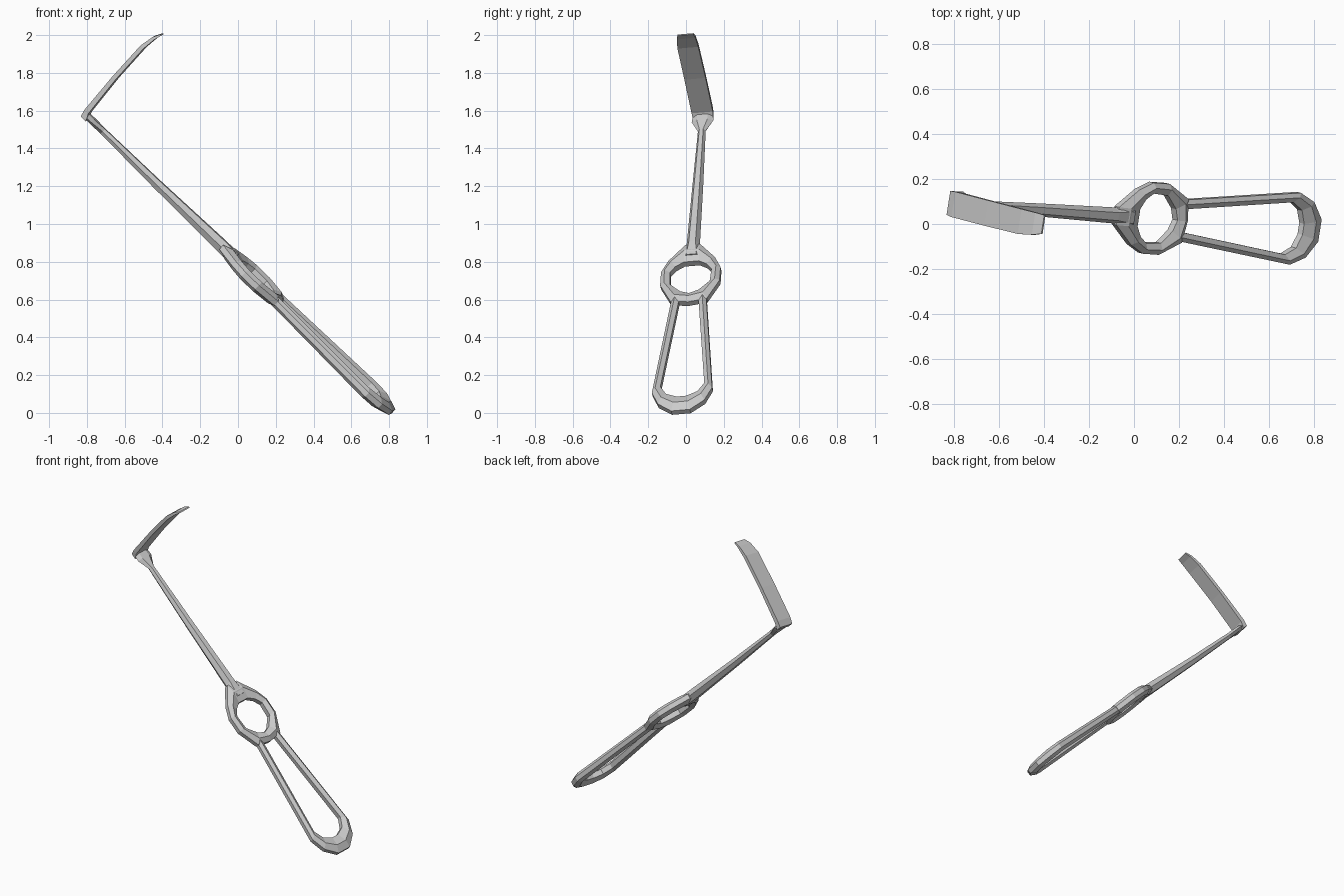
import bpy, bmesh
from mathutils import Vector

if "Cube" in bpy.data.objects:
    bpy.data.objects.remove(bpy.data.objects["Cube"])

# Local frame: u runs up the handle axis, v across its width, n through its thickness
O = Vector((0.79, -0.025, 0.03))
U = (Vector((-0.81, 0.09, 1.59)) - O).normalized()
V = Vector((0.153, 0.984, 0.088))
V = (V - U * V.dot(U)).normalized()
N = V.cross(U)


def loft(name, sections, closed=False):
    """Skin a list of equal-sized sections given as local (s, t, n) points."""
    bm = bmesh.new()
    rings = [[bm.verts.new(O + U * s + V * t + N * d) for s, t, d in sec] for sec in sections]
    k = len(rings[0])
    pairs = list(zip(rings, rings[1:]))
    if closed:
        pairs.append((rings[-1], rings[0]))
    else:
        bm.faces.new(rings[0][::-1])
        bm.faces.new(rings[-1])
    for a, b in pairs:
        for i in range(k):
            j = (i + 1) % k
            bm.faces.new((a[i], a[j], b[j], b[i]))
    bmesh.ops.recalc_face_normals(bm, faces=bm.faces)
    me = bpy.data.meshes.new(name)
    bm.to_mesh(me)
    bm.free()
    ob = bpy.data.objects.new(name, me)
    bpy.context.collection.objects.link(ob)
    return ob


def bar(outer, inner, h):
    """Six-sided bar section spanning an outer and an inner outline point."""
    out = []
    for f, d in ((0, 0.45), (0.45, 1), (1, 0.5), (1, -0.5), (0.45, -1), (0, -0.45)):
        out.append((outer[0] + (inner[0] - outer[0]) * f,
                    outer[1] + (inner[1] - outer[1]) * f, d * h))
    return out


def mirrored(half):
    """Append the t-mirrored stations in reverse order."""
    flip = lambda p: (p[0], -p[1])
    return half + [(flip(a), flip(b), h) for a, b, h in reversed(half) if a[1] > 1e-6]


# Open loop handle
handle = mirrored([
    ((0.83, 0.092), (0.83, 0.050), 0.028),
    ((0.115, 0.162), (0.155, 0.118), 0.032),
    ((0.025, 0.125), (0.095, 0.085), 0.034),
    ((-0.037, 0.050), (0.068, 0.025), 0.032)])
loft("loop_handle", [bar(*st) for st in handle])

# Finger ring between handle and shaft
ring = mirrored([
    ((1.22, 0.040), (1.09, 0.040), 0.034),
    ((1.11, 0.125), (1.06, 0.085), 0.034),
    ((1.03, 0.160), (1.02, 0.112), 0.034),
    ((0.93, 0.160), (0.93, 0.107), 0.034),
    ((0.80, 0.098), (0.87, 0.050), 0.034),
    ((0.785, 0.0), (0.85, 0.0), 0.034)])
loft("finger_ring", [bar(*st) for st in ring], closed=True)

# Tapered shaft flaring into the heel: (s, half width, half thickness, centre n)
shaft = []
for s, w, h, c in ((1.13, 0.055, 0.032, 0), (1.23, 0.036, 0.033, 0), (1.70, 0.029, 0.024, -0.005),
                   (2.10, 0.021, 0.017, -0.004), (2.175, 0.058, 0.016, -0.004), (2.235, 0.054, 0.015, -0.005)):
    shaft.append([(s, t * w, c + d * h) for t, d in
                  ((1, 0), (0.5, 1), (-0.5, 1), (-1, 0), (-0.5, -1), (0.5, -1))])
loft("shaft", shaft)

# Thin bent blade: (n, inner s, outer s, half width, centre t)
blade = []
for d, s0, s1, w, c in ((-0.022, 2.20, 2.237, 0.054, 0), (0.02, 2.218, 2.247, 0.057, 0),
                        (0.25, 2.238, 2.262, 0.057, 0), (0.475, 2.245, 2.268, 0.056, 0),
                        (0.55, 2.237, 2.254, 0.050, 0.004), (0.588, 2.226, 2.234, 0.042, 0.008)):
    blade.append([(s0, c - w, d), (s0, c + w, d), (s1, c + w, d), (s1, c - w, d)])
loft("blade", blade)
